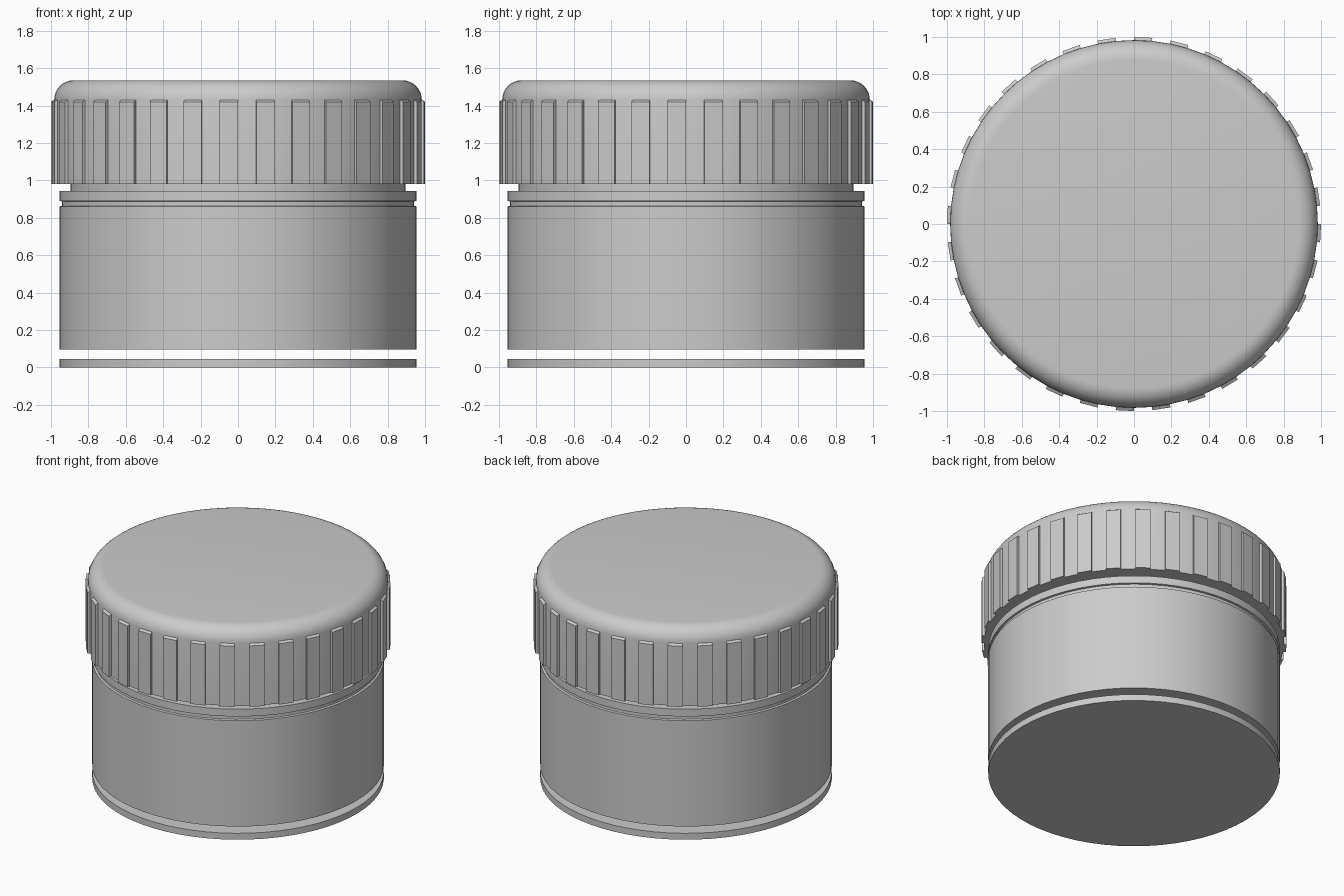
import bpy, bmesh
from math import sin, cos, pi, radians

if "Cube" in bpy.data.objects:
    bpy.data.objects.remove(bpy.data.objects["Cube"])

SEG = 64


def finish(bm, name, smooth=True):
    bmesh.ops.recalc_face_normals(bm, faces=bm.faces)
    mesh = bpy.data.meshes.new(name)
    bm.to_mesh(mesh)
    bm.free()
    ob = bpy.data.objects.new(name, mesh)
    bpy.context.collection.objects.link(ob)
    if smooth:
        bpy.ops.object.select_all(action='DESELECT')
        ob.select_set(True)
        bpy.context.view_layer.objects.active = ob
        bpy.ops.object.shade_smooth_by_angle(angle=radians(35))
    return ob


def lathe(name, profile):
    """Spin (radius, z) points around z and cap both ends."""
    bm = bmesh.new()
    rings = [[bm.verts.new((r * cos(2 * pi * i / SEG), r * sin(2 * pi * i / SEG), z))
              for i in range(SEG)] for r, z in profile]
    for a, b in zip(rings, rings[1:]):
        for i in range(SEG):
            j = (i + 1) % SEG
            bm.faces.new((a[i], a[j], b[j], b[i]))
    bm.faces.new(rings[0][::-1])
    bm.faces.new(rings[-1])
    return finish(bm, name)


# Base disc, floating just below the body
lathe("base_disc", [(0.955, 0.0), (0.955, 0.046)])

# Jar body with groove, rim and neck
lathe("jar_body", [(0.955, 0.095), (0.955, 0.86), (0.942, 0.864), (0.942, 0.887),
                   (0.955, 0.89), (0.955, 0.943), (0.895, 0.943), (0.895, 1.0)])

# Cap with rounded shoulder
R, TOP, FR = 0.983, 1.535, 0.105
shoulder = [(R - FR + FR * cos(t * pi / 16), TOP - FR + FR * sin(t * pi / 16))
            for t in range(9)]
lathe("cap", [(R, 0.98)] + shoulder)

# Grip ribs on every second side of the cap
bm = bmesh.new()
for k in range(SEG // 2):
    a0 = 2 * pi * (2 * k - 1) / SEG
    a1 = 2 * pi * (2 * k) / SEG
    v = [bm.verts.new((r * cos(a), r * sin(a), z))
         for r, top in ((R - 0.002, 1.432), (1.0, 1.42))
         for a, z in ((a0, 0.98), (a1, 0.98), (a1, top), (a0, top))]
    bm.faces.new(v[4:])
    for i in range(4):
        j = (i + 1) % 4
        bm.faces.new((v[i], v[j], v[4 + j], v[4 + i]))
finish(bm, "cap_ribs", smooth=False)
